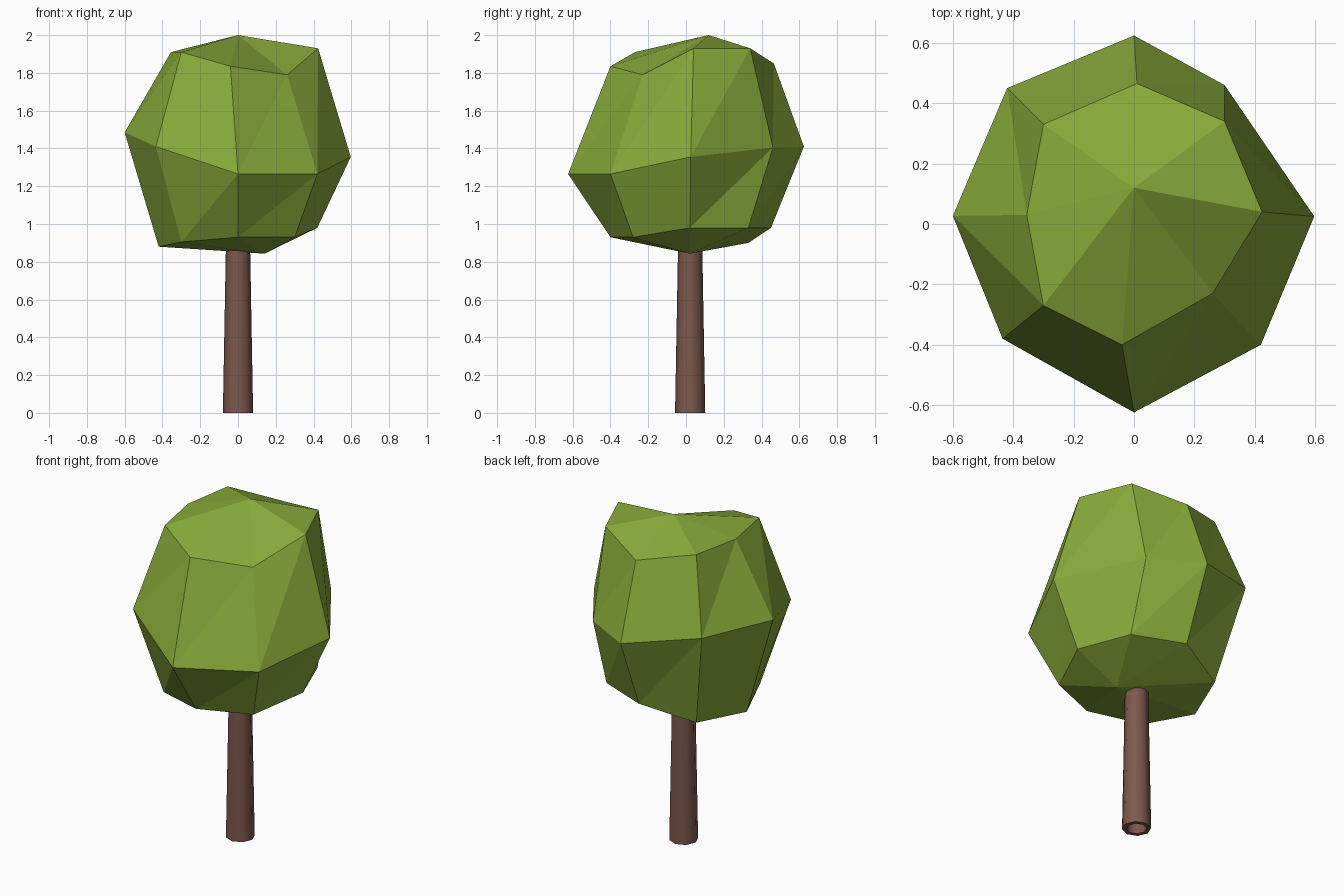
import bpy, bmesh, math

if "Cube" in bpy.data.objects:
    bpy.data.objects.remove(bpy.data.objects["Cube"])


def make_material(name, rgb):
    mat = bpy.data.materials.new(name)
    mat.diffuse_color = (*rgb, 1)
    mat.use_nodes = True
    mat.node_tree.nodes["Principled BSDF"].inputs["Base Color"].default_value = mat.diffuse_color
    return mat


def make_object(name, bm, mat):
    bmesh.ops.recalc_face_normals(bm, faces=bm.faces[:])
    mesh = bpy.data.meshes.new(name)
    bm.to_mesh(mesh)
    bm.free()
    mesh.materials.append(mat)
    obj = bpy.data.objects.new(name, mesh)
    bpy.context.collection.objects.link(obj)
    return obj


def bridge(bm, low, high, triangles=False):
    """Join two equal rings; triangles splits each quad along one diagonal."""
    n = len(low)
    for i in range(n):
        j = (i + 1) % n
        if triangles:
            bm.faces.new((low[i], low[j], high[j]))
            bm.faces.new((low[i], high[j], high[i]))
        else:
            bm.faces.new((low[i], low[j], high[j], high[i]))


green = make_material("leaf green", (0.242, 0.402, 0.042))
brown = make_material("bark brown", (0.205, 0.098, 0.072))

# Crown: irregular eight-sided ball, three rings (from +x, counterclockwise) and two poles
lower = [(.42, .02, .98), (.30, .33, .98), (0, .45, .98), (-.30, .33, .90),
         (-.42, .02, .88), (-.30, -.28, .905), (0, -.40, .93), (.30, -.28, .93)]
middle = [(.597, .025, 1.355), (.30, .46, 1.405), (0, .624, 1.41), (-.42, .45, 1.487),
          (-.60, .027, 1.485), (-.435, -.38, 1.41), (0, -.624, 1.265), (.42, -.40, 1.265)]
upper = [(.424, .04, 1.93), (.30, .34, 1.93), (.01, .465, 1.85), (-.30, .33, 1.915),
         (-.355, .03, 1.91), (-.30, -.27, 1.91), (-.04, -.40, 1.835), (.26, -.23, 1.79)]
bm = bmesh.new()
rings = [[bm.verts.new(p) for p in ring] for ring in (lower, middle, upper)]
bridge(bm, rings[0], rings[1], True)
bridge(bm, rings[1], rings[2], True)
for ring, pole in ((rings[0], (.14, .02, .843)), (rings[2], (0, .12, 2.0))):
    tip = bm.verts.new(pole)
    for i in range(8):
        bm.faces.new((ring[i], ring[(i + 1) % 8], tip))
make_object("crown", bm, green)

# Trunk: tapered post with a recessed underside
bm = bmesh.new()
profile = [(.055, .15), (.055, 0), (.08, 0), (.062, 1.0)]
rings = [[bm.verts.new((r * math.cos(k * math.tau / 8), .022 + r * math.sin(k * math.tau / 8), z))
          for k in range(8)] for r, z in profile]
for a, b in zip(rings, rings[1:]):
    bridge(bm, a, b)
bm.faces.new(rings[0])
bm.faces.new(rings[-1])
trunk = make_object("trunk", bm, brown)
bpy.context.view_layer.objects.active = trunk
trunk.select_set(True)
bpy.ops.object.shade_smooth_by_angle(angle=math.radians(60))
